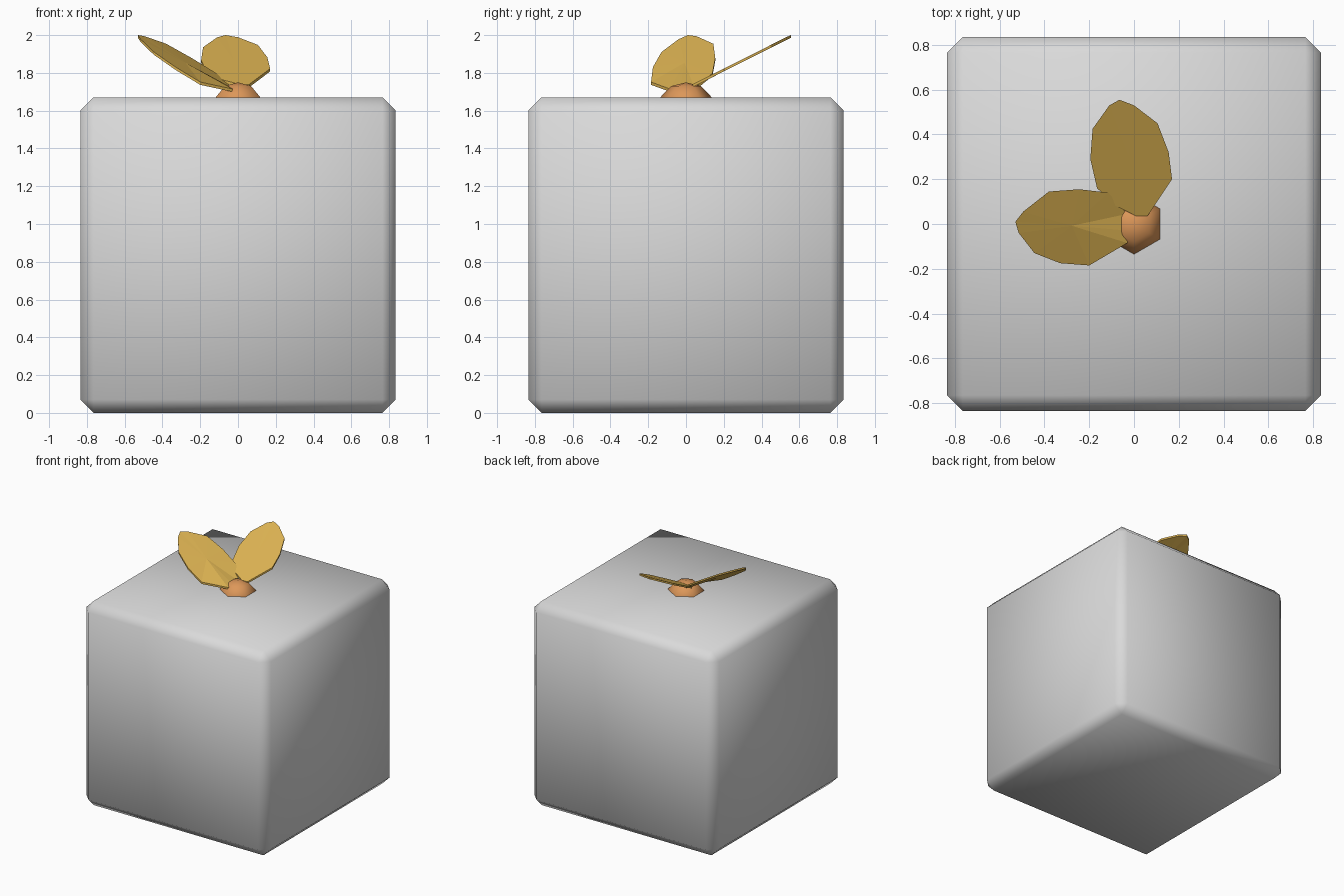
import bpy, bmesh, math
from mathutils import Vector

if "Cube" in bpy.data.objects:
    bpy.data.objects.remove(bpy.data.objects["Cube"])


def material(name, rgb):
    m = bpy.data.materials.new(name)
    m.diffuse_color = (*rgb, 1)
    m.use_nodes = True
    m.node_tree.nodes["Principled BSDF"].inputs["Base Color"].default_value = m.diffuse_color
    return m


grey = material("light grey", (0.70, 0.70, 0.70))
orange = material("stem orange", (0.72, 0.31, 0.10))
gold = material("leaf gold", (0.72, 0.45, 0.085))


def finish(name, bm, mat, smooth):
    bmesh.ops.recalc_face_normals(bm, faces=bm.faces)
    me = bpy.data.meshes.new(name)
    bm.to_mesh(me)
    bm.free()
    me.materials.append(mat)
    for p in me.polygons:
        p.use_smooth = smooth
    ob = bpy.data.objects.new(name, me)
    bpy.context.collection.objects.link(ob)
    return ob


# Body: chamfered cube with soft shading
bm = bmesh.new()
bmesh.ops.create_cube(bm, size=1.67)
bmesh.ops.translate(bm, verts=bm.verts, vec=(0, 0, 0.835))
bmesh.ops.bevel(bm, geom=bm.edges[:], offset=0.07, segments=1, affect='EDGES')
finish("body", bm, grey, True)

# Stem nub: six-sided dome sunk slightly into the top
bm = bmesh.new()
rings = [[bm.verts.new((r * math.sin(k * math.pi / 3), r * math.cos(k * math.pi / 3), z))
          for k in range(6)] for r, z in ((0.135, 1.66), (0.135, 1.672), (0.08, 1.73))]
for lo, hi in zip(rings, rings[1:]):
    for k in range(6):
        j = (k + 1) % 6
        bm.faces.new((lo[k], lo[j], hi[j], hi[k]))
top = bm.verts.new((0, 0, 1.75))
for k in range(6):
    bm.faces.new((rings[-1][k], rings[-1][(k + 1) % 6], top))
bm.faces.new(rings[0])
finish("stem_nub", bm, orange, True)


# Leaves: thin tilted plates, z = a + b*x + c*y
def leaf(name, outline, a, b, c, thick=0.015):
    bm = bmesh.new()
    upper, lower = [], []
    for x, y in outline:
        z = min(max(a + b * x + c * y, 1.715), 2.0)
        upper.append(bm.verts.new((x, y, z)))
        lower.append(bm.verts.new((x, y, z - thick)))
    n = len(outline)
    for loop in (upper, lower):
        mid = bm.verts.new(sum((v.co for v in loop), Vector()) / n)
        for k in range(n):
            bm.faces.new((loop[k], loop[(k + 1) % n], mid))
    for k in range(n):
        j = (k + 1) % n
        bm.faces.new((upper[k], upper[j], lower[j], lower[k]))
    finish(name, bm, gold, False)


leaf("back_leaf",
     [(0.06, 0.035), (0.17, 0.2), (0.155, 0.32), (0.105, 0.45), (0, 0.53),
      (-0.065, 0.555), (-0.11, 0.53), (-0.185, 0.425), (-0.195, 0.29),
      (-0.165, 0.16), (-0.08, 0.08), (0.01, 0.035)],
     1.722, 0, 0.503)
leaf("left_leaf",
     [(-0.02, -0.03), (-0.03, 0.045), (-0.115, 0.14), (-0.245, 0.155), (-0.38, 0.145),
      (-0.495, 0.055), (-0.53, 0.01), (-0.515, -0.04), (-0.445, -0.13),
      (-0.33, -0.175), (-0.2, -0.185), (-0.03, -0.085)],
     1.69, -0.582, 0.296)
